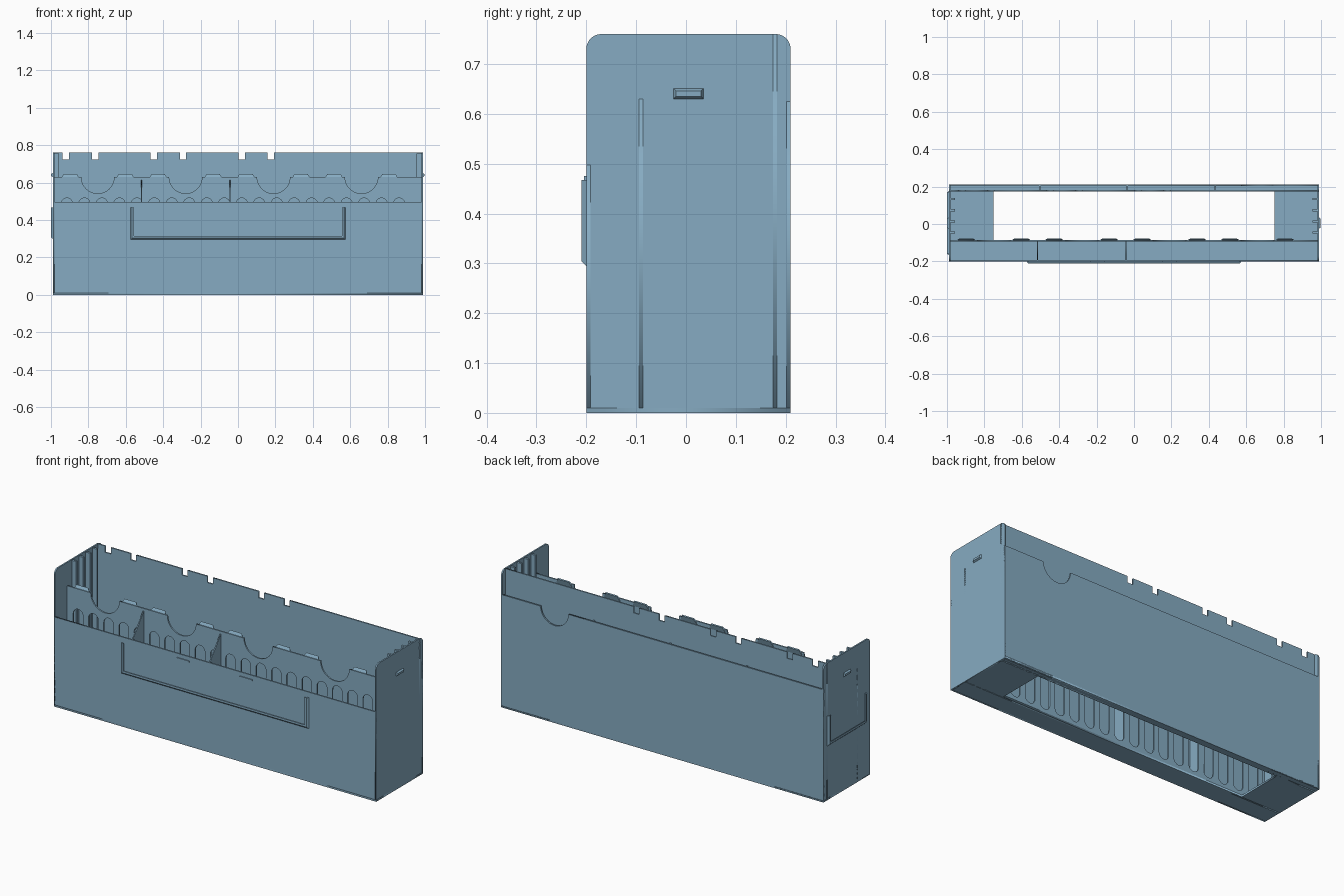
import bpy, bmesh, math
from mathutils import Matrix, Vector

cube = bpy.data.objects.get("Cube")
if cube:
    bpy.data.objects.remove(cube, do_unlink=True)

blue = bpy.data.materials.new("slate_blue")
blue.use_nodes = True
colour = (0.24, 0.41, 0.54, 1)
blue.diffuse_color = colour
blue.node_tree.nodes["Principled BSDF"].inputs["Base Color"].default_value = colour

X0, X1 = -0.99, 0.988      # body ends
Y0, Y1 = -0.2, 0.21        # body front and back
TOP, FRONT_TOP, MID_TOP = 0.76, 0.497, 0.63
T = 0.008                  # wall thickness
BAY = 0.47                 # spacing of the bays
SCOOPS = [-0.75 + BAY * i for i in range(4)]

XZ = Matrix.Rotation(math.pi / 2, 4, 'X')
YZ = Matrix.Rotation(math.pi / 2, 4, 'Z') @ XZ


def link(name, mesh):
    mesh.materials.clear()
    mesh.materials.append(blue)
    obj = bpy.data.objects.new(name, mesh)
    bpy.context.collection.objects.link(obj)
    return obj


def panel(name, loops, plane, centre, thick=T):
    """Flat sheet: the first loop is the outline, the rest are holes."""
    curve = bpy.data.curves.new(name, 'CURVE')
    curve.dimensions, curve.fill_mode, curve.extrude = '2D', 'BOTH', thick / 2
    for loop in loops:
        sp = curve.splines.new('POLY')
        sp.points.add(len(loop) - 1)
        for p, (u, v) in zip(sp.points, loop):
            p.co = (u, v, 0, 1)
        sp.use_cyclic_u = True
    tmp = bpy.data.objects.new(name + "_outline", curve)
    bpy.context.collection.objects.link(tmp)
    bpy.context.view_layer.update()
    dg = bpy.context.evaluated_depsgraph_get()
    mesh = bpy.data.meshes.new_from_object(tmp.evaluated_get(dg))
    bpy.data.objects.remove(tmp, do_unlink=True)
    mesh.transform(Matrix.Translation(centre) @ plane)
    return link(name, mesh)


def rect(u0, u1, v0, v1):
    return [(u0, v0), (u1, v0), (u1, v1), (u0, v1)]


def arc(cu, cv, r, a0, a1, n=16):
    angles = [math.radians(a0 + (a1 - a0) * i / n) for i in range(n + 1)]
    return [(cu + r * math.cos(a), cv + r * math.sin(a)) for a in angles]


def box(name, x, y, z):
    bm = bmesh.new()
    bmesh.ops.create_cube(bm, size=1)
    for v in bm.verts:
        v.co = [(lo + hi) / 2 + c * (hi - lo) for c, (lo, hi) in zip(v.co, (x, y, z))]
    mesh = bpy.data.meshes.new(name)
    bm.to_mesh(mesh)
    bm.free()
    return link(name, mesh)


def loft(name, rings):
    """Join equal rings of points into a capped solid."""
    bm = bmesh.new()
    rows = [[bm.verts.new(p) for p in ring] for ring in rings]
    n = len(rows[0])
    for a, b in zip(rows, rows[1:]):
        for i in range(n):
            j = (i + 1) % n
            bm.faces.new((a[i], a[j], b[j], b[i]))
    bm.faces.new(rows[0])
    bm.faces.new(rows[-1])
    bmesh.ops.recalc_face_normals(bm, faces=bm.faces)
    mesh = bpy.data.meshes.new(name)
    bm.to_mesh(mesh)
    bm.free()
    return link(name, mesh)


# Floor with the large opening
panel("floor", [rect(X0, X1, Y0, Y1), rect(-0.75, 0.75, -0.085, 0.173)],
      Matrix.Identity(4), Vector((0, 0, 0.005)), 0.01)

# Front wall
panel("front_wall", [rect(X0, X1, 0, FRONT_TOP)], XZ, Vector((0, Y0 + T / 2, 0)))

# Divider wall with finger scoops and tall rounded slots
outline = [(X0, 0), (X1, 0), (X1, MID_TOP)]
for c in reversed(SCOOPS):
    outline += arc(c, MID_TOP, 0.088, 0, -180, 24)
outline.append((X0, MID_TOP))
slots = []
for k in range(20):
    x, r = -0.915 + 0.0935 * k, 0.03
    slots.append(arc(x, 0.518 - r, r, 0, 180) + arc(x, 0.03 + r, r, 180, 360))
panel("slotted_wall", [outline] + slots, XZ, Vector((0, -0.09, 0)))

# Lead-in tabs along the top of the slotted wall
for c in SCOOPS:
    for side in (-1, 1):
        m = c + side * 0.147
        rings = []
        for s in (-1, 1):
            wide, narrow = m + s * 0.05, m + s * 0.036
            rings.append([(wide, -0.094, 0.622), (narrow, -0.08, 0.645),
                          (narrow, -0.077, 0.64), (wide, -0.086, 0.61)])
        loft("lead_in_tab", rings)

# Sloping dividers in the front pocket
for x in (-0.515, -0.042):
    panel("pocket_divider", [[(Y0 + T, 0.005), (-0.09, 0.005), (-0.09, 0.62),
                              (Y0 + T, FRONT_TOP - 0.005)]], YZ, Vector((x, 0, 0)), 0.006)

# Tall back wall with notched top edge
outline = [(X0, 0), (X1, 0), (X1, TOP)]
for c in reversed(SCOOPS[:3]):
    for n in (c - 0.092 + 0.078, c - 0.092 - 0.078):
        a, b = n + 0.017 + 0.0, n - 0.017 + 0.0
        outline += [(a, TOP), (a, 0.725), (b, 0.725), (b, TOP)]
outline.append((X0, TOP))
panel("tall_back_wall", [outline], XZ, Vector((0, 0.179, 0)))

# Outer back wall with one finger scoop, and its narrow pocket dividers
outline = [(X0, 0), (X1, 0), (X1, 0.625)] + arc(SCOOPS[3], 0.625, 0.085, 0, -180, 24)
outline.append((X0, 0.625))
panel("outer_back_wall", [outline], XZ, Vector((0, Y1 - T / 2, 0)))
for i in range(3):
    x = -0.505 + BAY * i
    box("back_pocket_divider", (x - 0.004, x + 0.004), (0.18, Y1 - T), (0.005, 0.62))

# End walls with rounded top corners, inner ribs and outer catch
R = 0.03
end = [(Y0, 0), (Y1, 0)] + arc(Y1 - R, TOP - R, R, 0, 90, 10) + arc(Y0 + R, TOP - R, R, 90, 180, 10)
for side, x in ((-1, X0), (1, X1)):
    panel("end_wall", [end], YZ, Vector((x - side * T / 2, 0, 0)))
    inner = x - side * T
    for y in (0.134, 0.074, 0.014, -0.046):
        box("end_rib", sorted((inner, inner - side * 0.026)), (y - 0.006, y + 0.006), (0.005, 0.755))
    rings = []
    for out, inset in ((0, 0), (0.009, 0.005)):
        rings.append([(x + side * out, u, v) for u, v in
                      rect(-0.025 + inset, 0.035 - inset, 0.63 + inset, 0.651 - inset)])
    loft("end_catch", rings)


# U-shaped label holders with an inward lip
def label_holder(name, half, low, high, place):
    section = [(0, 0), (0.009, 0.01), (0.02, 0.01), (0.02, 0.006), (0.011, 0.006), (0.011, 0)]
    rings = []
    for side, at_top in ((-1, True), (-1, False), (1, False), (1, True)):
        rings.append([place(side * (half - u), high if at_top else low + u, v)
                      for u, v in section])
    loft(name, rings)


label_holder("front_label_holder", 0.575, 0.295, 0.467, lambda a, z, v: (a, Y0 - v, z))
label_holder("end_label_holder", 0.172, 0.3, 0.467, lambda a, z, v: (X0 - v, a + 0.005, z))

# Small ridges that keep the label in place
for x in (-0.195, 0.19):
    box("label_ridge", (x - 0.038, x + 0.038), (Y0 - 0.005, Y0), (0.467, 0.475))
